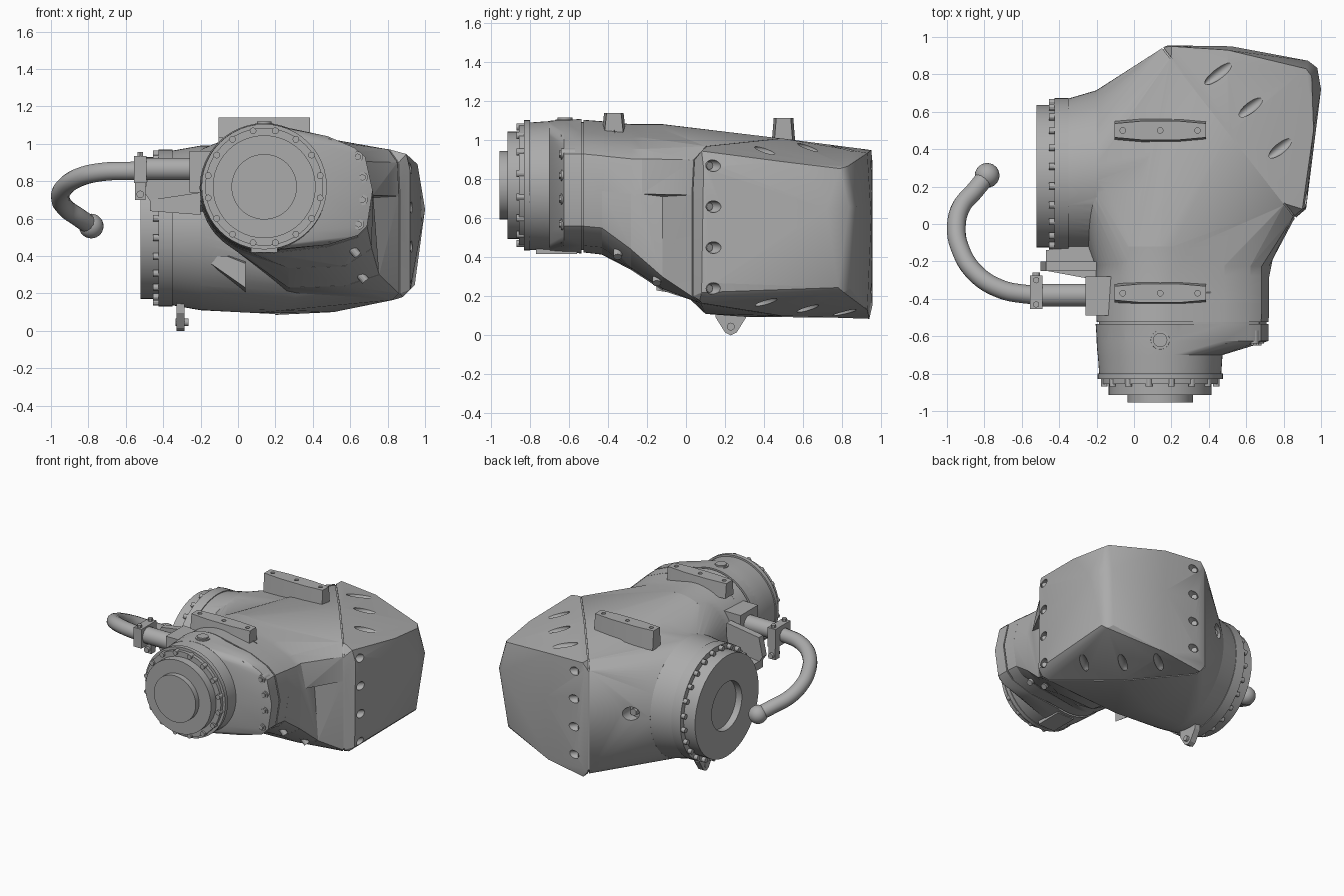
import bpy, bmesh, math
from mathutils import Vector, Matrix

if "Cube" in bpy.data.objects:
    bpy.data.objects.remove(bpy.data.objects["Cube"])

grey = bpy.data.materials.new("cast_grey")
grey.use_nodes = True
grey.diffuse_color = (0.41, 0.41, 0.41, 1)
grey.node_tree.nodes["Principled BSDF"].inputs["Base Color"].default_value = grey.diffuse_color


def finish(name, bm):
    bmesh.ops.recalc_face_normals(bm, faces=bm.faces)
    me = bpy.data.meshes.new(name)
    bm.to_mesh(me)
    bm.free()
    me.materials.append(grey)
    ob = bpy.data.objects.new(name, me)
    bpy.context.collection.objects.link(ob)
    return ob


def hull(name, *groups):
    bm = bmesh.new()
    for p in (p for g in groups for p in g):
        bm.verts.new(p)
    res = bmesh.ops.convex_hull(bm, input=bm.verts)
    loose = {v for v in res["geom_interior"] + res["geom_unused"] if isinstance(v, bmesh.types.BMVert)}
    bmesh.ops.delete(bm, geom=list(loose), context="VERTS")
    bmesh.ops.dissolve_limit(bm, angle_limit=0.01, verts=bm.verts, edges=bm.edges)
    return finish(name, bm)


def cyl(name, a, b, r, r2=None, n=48):
    a, b = Vector(a), Vector(b)
    rot = (b - a).to_track_quat("Z", "Y").to_matrix().to_4x4()
    bm = bmesh.new()
    bmesh.ops.create_cone(bm, cap_ends=True, segments=n, radius1=r, radius2=r if r2 is None else r2,
                          depth=(b - a).length, matrix=Matrix.Translation((a + b) / 2) @ rot)
    return finish(name, bm)


def ellipsoid(name, c, size, axis=(0, 0, 1)):
    rot = Vector(axis).to_track_quat("Z", "Y").to_matrix().to_4x4()
    bm = bmesh.new()
    bmesh.ops.create_uvsphere(bm, u_segments=24, v_segments=14, radius=1,
                              matrix=Matrix.Translation(c) @ rot @ Matrix.Diagonal((*size, 1)))
    return finish(name, bm)


def box(name, lo, hi):
    return hull(name, [(x, y, z) for x in (lo[0], hi[0]) for y in (lo[1], hi[1]) for z in (lo[2], hi[2])])


def boolean(ob, tools, op):
    for t in tools:
        m = ob.modifiers.new("bool", "BOOLEAN")
        m.operation, m.solver, m.object = op, "EXACT", t
    bpy.context.view_layer.update()
    me = bpy.data.meshes.new_from_object(ob.evaluated_get(bpy.context.evaluated_depsgraph_get()))
    ob.modifiers.clear()
    ob.data = me
    for t in tools:
        bpy.data.objects.remove(t)
    return ob


def angles(n, off=0.0):
    return [2 * math.pi * (i + off) / n for i in range(n)]


def ring_y(y, r, cx=0.14, cz=0.765):
    return [(cx + r * math.cos(a), y, cz + r * math.sin(a)) for a in angles(64)]


def ring_x(x, r, cy=0.255, cz=0.55):
    return [(x, cy + r * math.cos(a), cz + r * math.sin(a)) for a in angles(64)]


def throat(y, grow=0.0, drop=0.0):
    # round bore with a faceted pad on its left side
    pad = [(0.48, 1.04), (0.62, 0.98), (0.68, 0.93), (0.72, 0.75), (0.69, 0.56), (0.64, 0.51), (0.48, 0.46)]
    return ring_y(y, 0.34 + grow, cz=0.765 - drop) + [(x + grow, y, z - drop) for x, z in pad]


def above(points, z):
    return [p for p in points if p[2] > z]


# Diagonal joint section between housing and cover
P0, P1 = Vector((0.15, 0.94, 0)), Vector((0.86, 0.03, 0))
ALONG = (P1 - P0).normalized()
OUT = Vector((-ALONG.y, ALONG.x, 0))
JOINT = [(0, 0.14), (0, 0.9), (0.06, 0.95), (0.5, 1.01), (0.92, 0.97), (0.99, 0.9),
         (1, 0.72), (1, 0.2), (0.95, 0.165), (0.5, 0.1), (0.06, 0.09)]


def joint(offset, scale=1.0):
    pts = []
    for t, z in JOINT:
        p = P0.lerp(P1, 0.5 + (t - 0.5) * scale) + OUT * offset
        pts.append((p.x, p.y, 0.55 + (z - 0.55) * scale))
    return pts


def belly(y, low, wall_x, wall_z):
    # throat section deepened by the sloping web below the left wall
    return throat(y, 0.003, 0.025) + [(0.27, y, low), (0.57, y, low + 0.01), (wall_x, y, wall_z)]


# Housing: front throat and side port merging at the diagonal joint
housing = hull("housing", throat(-0.525), throat(-0.42, 0.002, 0.01))
boolean(housing, [hull("throat_rear", throat(-0.43, 0.002, 0.01), belly(-0.28, 0.335, 0.715, 0.44)),
                  hull("throat_web", belly(-0.281, 0.335, 0.715, 0.44), belly(-0.12, 0.23, 0.755, 0.3)),
                  hull("throat_body", belly(-0.121, 0.23, 0.755, 0.3), joint(0)),
                  hull("port_neck", ring_x(-0.37, 0.41), ring_x(-0.2, 0.44, 0.275)),
                  hull("port_body", ring_x(-0.201, 0.44, 0.275), joint(-0.002),
                       [(0.1, 0.3, 0.095), (0.25, 0.1, 0.11)]),
                  hull("shoulder", above(ring_x(-0.25, 0.4), 0.6), above(throat(-0.23, 0, 0.025), 0.65),
                       above(joint(-0.004), 0.7))], "UNION")
# Pocket on the rear of the port
boolean(housing, [cyl("pocket", (-0.09, 1.0, 0.58), (-0.09, 0.72, 0.58), 0.05)], "DIFFERENCE")
cyl("pocket_bolt", (-0.09, 0.7, 0.58), (-0.09, 0.76, 0.58), 0.028, n=6)
hull("joint_gasket", joint(-0.01, 0.985), joint(0.02, 0.985))

# Faceted corner cover
cover = hull("corner_cover", joint(0.008),
             [(0.18, 0.955, z) for z in (0.15, 0.9)],
             [(0.2, 0.95, 0.95), (0.5, 0.93, 0.935), (0.92, 0.83, 0.868), (0.95, 0.79, 0.855), (0.96, 0.5, 0.89),
              (0.9, 0.08, 0.945), (0.92, 0.09, 0.86), (0.92, 0.08, 0.22), (0.88, 0.07, 0.18)],
             [(0.98, 0.835, 0.66), (1.0, 0.72, 0.65), (0.93, 0.873, 0.66), (0.52, 0.95, 0.6)],
             [(0.945, 0.78, 0.245), (0.92, 0.81, 0.22), (0.89, 0.84, 0.24), (0.5, 0.93, 0.13), (0.2, 0.94, 0.085)])
cuts, bolts = [], []
for x, y, zt, zb in ((0.46, 0.81, 0.965, 0.12), (0.62, 0.62, 0.962, 0.14), (0.79, 0.41, 0.95, 0.17)):
    cuts += [ellipsoid("scoop", (x, y, z), (0.028, 0.03, 0.105), OUT) for z in (zt, zb)]
for z in (0.24, 0.45, 0.66, 0.87):
    for p in ((0.925, 0.14, z), (0.27, 0.955, z)):
        cuts.append(ellipsoid("scoop", p, (0.03, 0.03, 0.065), OUT))
        q = Vector(p) - OUT * 0.06
        bolts.append((q, q + OUT * 0.03))
boolean(cover, cuts, "DIFFERENCE")
for a, b in bolts:
    cyl("cover_bolt", a, b, 0.02, n=12)

# Front bell, pad and round end flange
bell = hull("front_bell", ring_y(-0.82, 0.325), ring_y(-0.535, 0.345))
boolean(bell, [hull("pad", throat(-0.535), throat(-0.625), ring_y(-0.7, 0.335))], "UNION")
hull("bell_gasket", throat(-0.54, -0.012), throat(-0.52, -0.012))
for x, z in ((0.64, 0.93), (0.665, 0.82), (0.665, 0.7), (0.645, 0.57), (0.48, 1.0), (0.48, 0.5)):
    cyl("pad_bolt_seat", (x, -0.57, z), (x, -0.64, z), 0.029, n=20)
    cyl("pad_bolt", (x, -0.6, z), (x, -0.65, z), 0.018, n=6)
cyl("front_flange", (0.14, -0.8, 0.77), (0.14, -0.83, 0.77), 0.335)
cyl("front_collar", (0.14, -0.82, 0.77), (0.14, -0.855, 0.77), 0.315)
cyl("front_disc", (0.14, -0.85, 0.77), (0.14, -0.915, 0.77), 0.275)
cyl("front_hub", (0.14, -0.91, 0.77), (0.14, -0.955, 0.77), 0.175)
for a in angles(16, 0.5):
    x, z = 0.14 + 0.305 * math.cos(a), 0.77 + 0.305 * math.sin(a)
    cyl("front_flange_bolt", (x, -0.82, z), (x, -0.87, z), 0.018, n=12)
cyl("breather_seat", (0.14, -0.62, 1.02), (0.14, -0.62, 1.107), 0.06, 0.05, n=24)
cyl("breather_cap", (0.14, -0.62, 1.1), (0.14, -0.62, 1.118), 0.038, n=24)
box("bell_foot", (0.07, -0.77, 0.418), (0.21, -0.56, 0.47))

# Side port flange with recessed disc
cyl("port_flange", (-0.35, 0.255, 0.55), (-0.425, 0.255, 0.55), 0.42)
disc = cyl("port_disc", (-0.42, 0.255, 0.55), (-0.52, 0.255, 0.55), 0.38)
boolean(disc, [cyl("recess", (-0.47, 0.255, 0.55), (-0.6, 0.255, 0.55), 0.18)], "DIFFERENCE")
for a in angles(24, 0.5):
    y, z = 0.255 + 0.4 * math.cos(a), 0.55 + 0.4 * math.sin(a)
    cyl("port_flange_bolt", (-0.41, y, z), (-0.455, y, z), 0.018, n=12)

# Lifting bars on the top
for y, z0, z1 in ((-0.37, 1.03, 1.14), (0.5, 0.97, 1.115)):
    def outline(z, wide):
        return [(0.14 + sx * dx, y + sy * (dy + wide), z) for sx in (-1, 1) for sy in (-1, 1)
                for dx, dy in ((0.245, 0.037), (0.1, 0.05))]
    bar = hull("lifting_bar", outline(z0, 0.012), outline(z1, 0))
    boolean(bar, [cyl("hole", (x, y, z1 - 0.03), (x, y, z1 + 0.02), 0.015, n=16)
                  for x in (-0.06, 0.14, 0.34)], "DIFFERENCE")
hull("front_bar_fillet", ring_y(-0.37, 0.05, 0.36, 1.01), [(0.6, -0.37, 0.96), (0.6, -0.33, 0.94)])

# Hanging lug underneath the port
hull("lower_lug", [(x, y, z) for x in (-0.33, -0.285)
                   for y, z in ((0.15, 0.16), (0.31, 0.16), (0.15, 0.095), (0.31, 0.095),
                                (0.2, 0.015), (0.26, 0.015), (0.23, 0.0))])
cyl("lug_bolt", (-0.335, 0.23, 0.045), (-0.265, 0.23, 0.045), 0.02, n=16)

# Boss on the front of the port, bolts on the web
hull("front_boss", [(0.04, -0.15, z) for z in (0.23, 0.36)], [(0.04, 0.05, z) for z in (0.2, 0.4)],
     [(-0.06, -0.15, z) for z in (0.3, 0.4)], [(-0.16, -0.11, 0.4), (-0.16, -0.11, 0.37), (-0.18, 0.0, 0.36)])
for x, y, z in ((0.63, -0.35, 0.42), (0.67, -0.15, 0.285)):
    cyl("web_bolt", (x - 0.03, y, z + 0.03), (x + 0.012, y, z - 0.018), 0.022, n=12)

# Curved pipe with its mount, clamp and bracket
box("pipe_mount", (-0.26, -0.49, 0.74), (-0.12, -0.28, 0.96))
cyl("pipe_sleeve", (-0.15, -0.38, 0.865), (-0.49, -0.38, 0.865), 0.06, n=32)
box("pipe_clamp", (-0.555, -0.455, 0.79), (-0.49, -0.275, 0.935))
box("clamp_leg", (-0.55, -0.33, 0.7), (-0.495, -0.28, 0.8))
for y, z in ((-0.43, 0.94), (-0.3, 0.94)):
    cyl("clamp_bolt", (-0.523, y, z - 0.02), (-0.523, y, z + 0.015), 0.018, n=6)
cyl("clamp_leg_bolt", (-0.523, -0.35, 0.73), (-0.523, -0.26, 0.73), 0.02, n=12)
hull("bracket_arm", [(-0.47, y, z) for y in (-0.25, -0.14) for z in (0.64, 0.7)],
     [(-0.2, y, z) for y in (-0.3, -0.1) for z in (0.62, 0.74)])
hull("bracket_plate", [(x, y, z) for y in (-0.25, -0.2) for x, z in
                       ((-0.5, 0.74), (-0.47, 0.88), (-0.2, 0.92), (-0.2, 0.68), (-0.46, 0.68))])
path = [(-0.46, -0.38, 0.855), (-0.58, -0.375, 0.855), (-0.72, -0.345, 0.85), (-0.85, -0.26, 0.82),
        (-0.93, -0.13, 0.765), (-0.95, -0.02, 0.715), (-0.925, 0.09, 0.66), (-0.85, 0.18, 0.605), (-0.785, 0.26, 0.56)]
cu = bpy.data.curves.new("pipe_path", "CURVE")
cu.dimensions, cu.bevel_depth, cu.bevel_resolution, cu.resolution_u = "3D", 0.05, 5, 6
cu.use_fill_caps = True
sp = cu.splines.new("BEZIER")
sp.bezier_points.add(len(path) - 1)
for bp, p in zip(sp.bezier_points, path):
    bp.co, bp.handle_left_type, bp.handle_right_type = p, "AUTO", "AUTO"
tmp = bpy.data.objects.new("pipe_path", cu)
bpy.context.collection.objects.link(tmp)
bpy.context.view_layer.update()
bm = bmesh.new()
bm.from_mesh(bpy.data.meshes.new_from_object(tmp.evaluated_get(bpy.context.evaluated_depsgraph_get())))
bpy.data.objects.remove(tmp)
finish("curved_pipe", bm)
ellipsoid("pipe_end_ball", (-0.785, 0.26, 0.56), (0.066, 0.066, 0.066))

# Smooth curved faces, keep hard edges
bpy.ops.object.select_all(action="DESELECT")
for ob in bpy.context.collection.objects:
    if ob.type == "MESH":
        ob.select_set(True)
        bpy.context.view_layer.objects.active = ob
bpy.ops.object.shade_smooth_by_angle(angle=math.radians(28))
